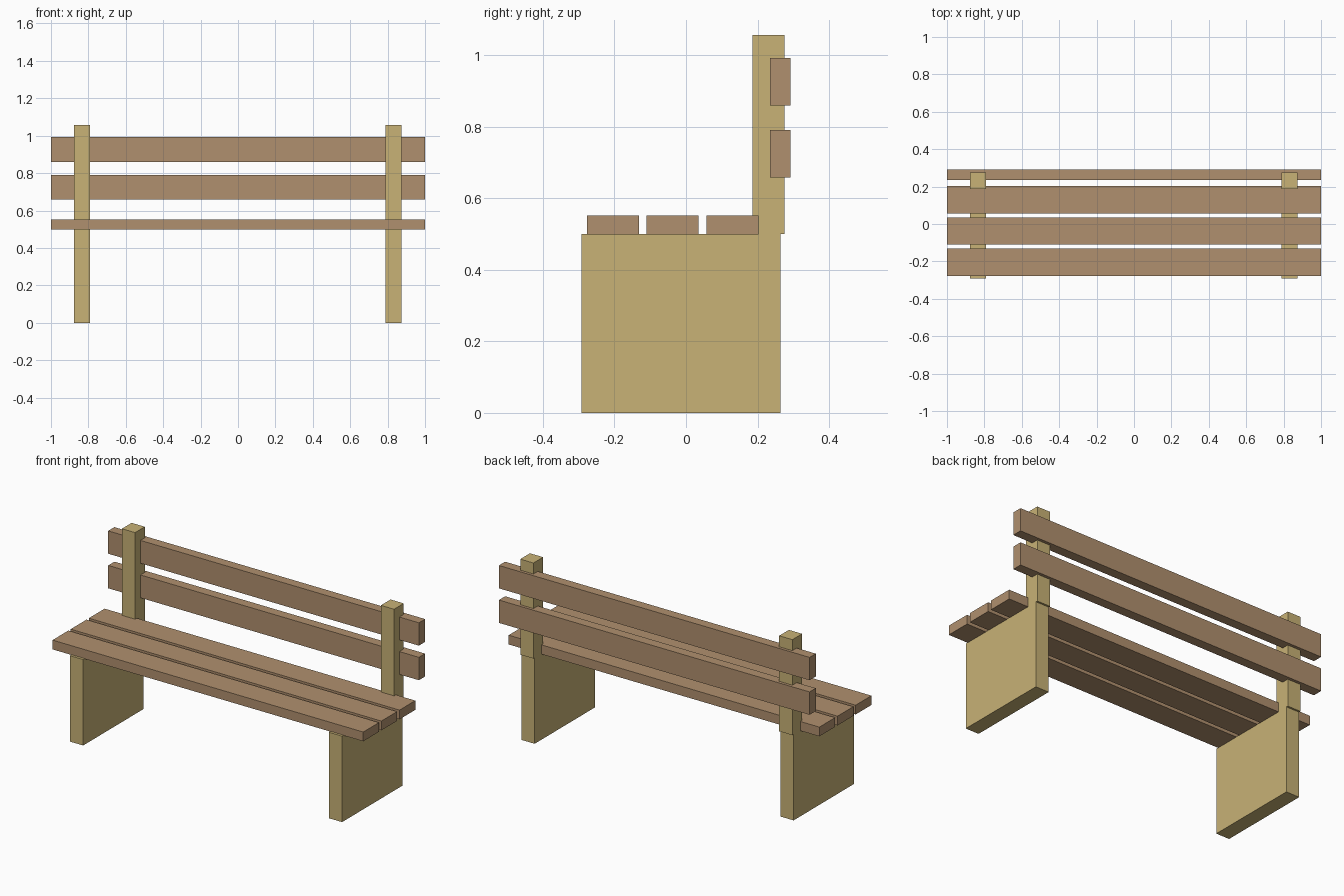
import bpy

cube = bpy.data.objects.get("Cube")
if cube:
    bpy.data.objects.remove(cube, do_unlink=True)


def make_material(name, color):
    mat = bpy.data.materials.new(name)
    mat.use_nodes = True
    mat.diffuse_color = color
    mat.node_tree.nodes["Principled BSDF"].inputs["Base Color"].default_value = color
    return mat


def box(name, x, y, z, mat):
    """Axis-aligned box from (min, max) pairs."""
    spans = (x, y, z)
    bpy.ops.mesh.primitive_cube_add(size=1, location=[(a + b) / 2 for a, b in spans])
    obj = bpy.context.object
    obj.name = name
    obj.scale = [b - a for a, b in spans]
    bpy.ops.object.transform_apply(location=False, rotation=False, scale=True)
    obj.data.materials.append(mat)
    return obj


pale_wood = make_material("pale wood", (0.578, 0.445, 0.181, 1))
brown_wood = make_material("brown wood", (0.434, 0.279, 0.156, 1))

SEAT = 0.5
LENGTH = (-1, 1)

# Leg panels and backrest posts
for side, cx in (("left", 0.832), ("right", -0.835)):
    width = (cx - 0.0425, cx + 0.0425)
    box(side + "_leg_panel", width, (-0.292, 0.264), (0, SEAT), pale_wood)
    box(side + "_back_post", width, (0.186, 0.275), (SEAT, 1.056), pale_wood)

# Seat planks
for i, name in enumerate(("front", "middle", "rear")):
    y = -0.277 + i * 0.167
    box(name + "_seat_plank", LENGTH, (y, y + 0.145), (SEAT - 0.002, 0.552), brown_wood)

# Backrest planks
for name, z in (("lower", 0.658), ("upper", 0.859)):
    box(name + "_back_plank", LENGTH, (0.235, 0.292), (z, z + 0.133), brown_wood)
